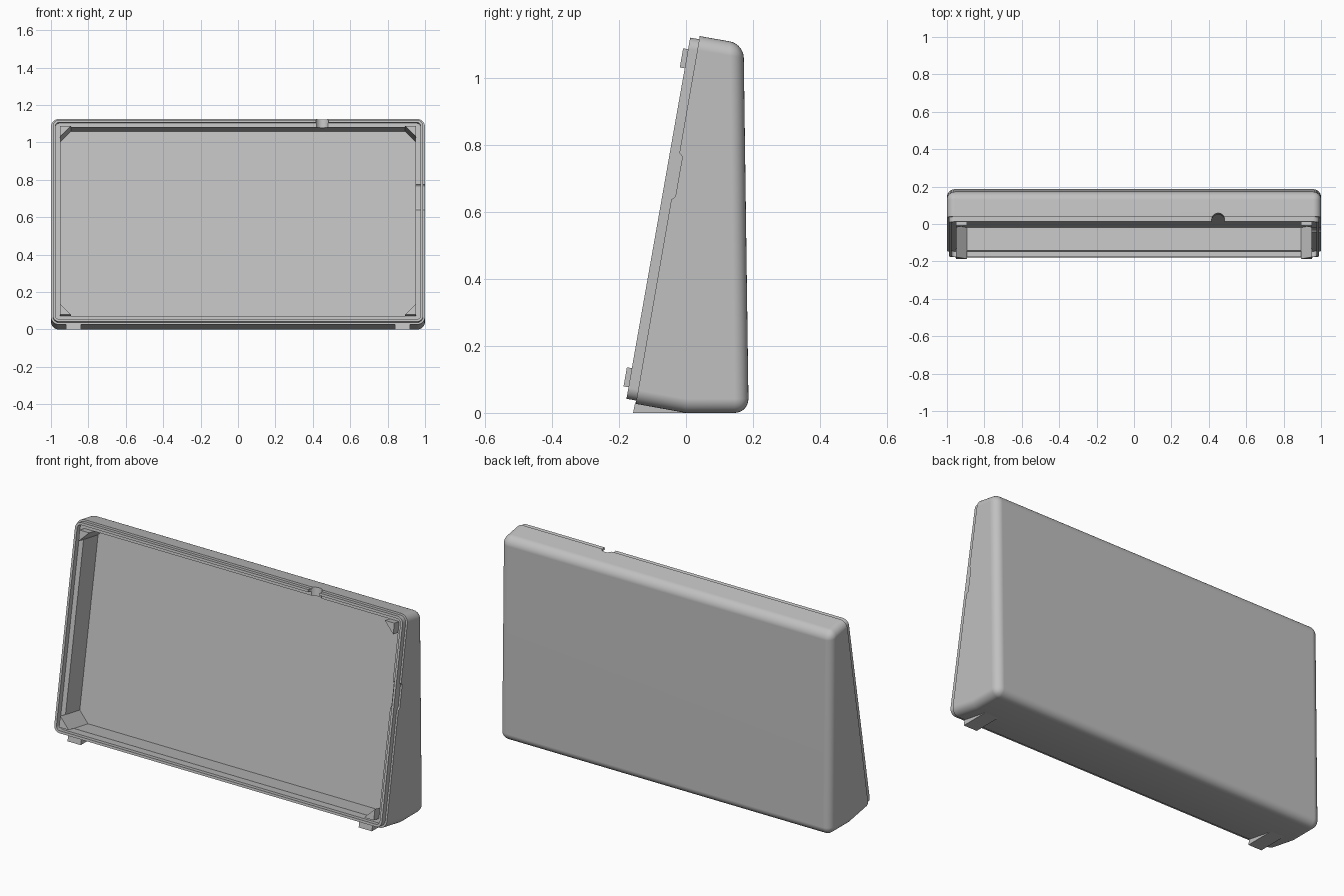
import bpy, bmesh, math
from mathutils import Matrix, Vector

cube = bpy.data.objects.get("Cube")
if cube:
    bpy.data.objects.remove(cube, do_unlink=True)

# Single plastic colour
GREY = (0.53, 0.53, 0.53, 1)
plastic = bpy.data.materials.new("grey_plastic")
plastic.use_nodes = True
plastic.diffuse_color = GREY
plastic.node_tree.nodes["Principled BSDF"].inputs["Base Color"].default_value = GREY

# Tilted front frame: local x = across, y = up the face, z = out of the face
TILT = Matrix.Translation((0, -0.15, 0.027)) @ Matrix.Rotation(math.radians(80), 4, 'X')
# Sideways frame: local x = y, local y = z, local z = x
SIDE = Matrix(((0, 0, 1, 0), (1, 0, 0, 0), (0, 1, 0, 0), (0, 0, 0, 1)))
# Tilted sideways frame: local x = up the face, y = out of the face, z = across
TILT_SIDE = TILT @ SIDE
HEIGHT = 1.115


def finish(name, bm, matrix):
    bm.transform(matrix)
    bmesh.ops.recalc_face_normals(bm, faces=bm.faces)
    mesh = bpy.data.meshes.new(name)
    bm.to_mesh(mesh)
    bm.free()
    mesh.materials.append(plastic)
    obj = bpy.data.objects.new(name, mesh)
    bpy.context.collection.objects.link(obj)
    return obj


def prism_mesh(points, low, high):
    """Extrude a 2D outline between two levels of local z."""
    bm = bmesh.new()
    face = bm.faces.new([bm.verts.new((x, y, low)) for x, y in points])
    top = bmesh.ops.extrude_face_region(bm, geom=[face])["geom"]
    verts = [v for v in top if isinstance(v, bmesh.types.BMVert)]
    bmesh.ops.translate(bm, verts=verts, vec=(0, 0, high - low))
    return bm


def prism(name, points, low, high, matrix):
    return finish(name, prism_mesh(points, low, high), matrix)


def round_rect(x0, x1, y0, y1, r, steps=8):
    points = []
    corners = ((x1 - r, y1 - r), (x0 + r, y1 - r), (x0 + r, y0 + r), (x1 - r, y0 + r))
    for i, (cx, cy) in enumerate(corners):
        for k in range(steps + 1):
            a = math.pi / 2 * (i + k / steps)
            points.append((cx + r * math.cos(a), cy + r * math.sin(a)))
    return points


def inset_rect(d, r):
    return round_rect(-1 + d, 1 - d, d, HEIGHT - d, r)


def activate(obj):
    bpy.ops.object.select_all(action='DESELECT')
    obj.select_set(True)
    bpy.context.view_layer.objects.active = obj


def cut(obj, cutters):
    activate(obj)
    for cutter in cutters:
        mod = obj.modifiers.new("cut", 'BOOLEAN')
        mod.operation = 'DIFFERENCE'
        mod.solver = 'EXACT'
        mod.object = cutter
        bpy.ops.object.modifier_apply(modifier=mod.name)


def smooth(obj):
    activate(obj)
    bpy.ops.object.shade_smooth_by_angle(angle=math.radians(30))
    obj.modifiers.new("flat_faces", 'WEIGHTED_NORMAL').keep_sharp = True


# Wedge-shaped housing, rounded everywhere but at the front rim
profile = [(-0.15, 0.027), (0, 0), (0.187, 0), (0.172, 1.102), (0.041, 1.125)]
bm = prism_mesh(profile, -1, 1)
bm.verts.ensure_lookup_table()


def on_front(v):
    return abs(v.co.x - (-0.15 + (v.co.y - 0.027) * 0.174)) < 0.01


def is_bend(v):
    return abs(v.co.x) < 0.001 and abs(v.co.y) < 0.001


edges = [e for e in bm.edges
         if not all(on_front(v) for v in e.verts) and not all(is_bend(v) for v in e.verts)]
bmesh.ops.bevel(bm, geom=edges, offset=0.042, segments=7, profile=0.5,
                affect='EDGES', clamp_overlap=True)
housing = finish("housing", bm, SIDE)

# Raised lip around the opening
lip = prism("lip", inset_rect(0.01, 0.034), -0.01, 0.03, TILT)

# Cutters: cavity, lip opening, cable hole, side port
cavity = prism("cavity_cutter", [(-0.95, 0.045), (0.95, 0.045), (0.95, 1.07), (-0.95, 1.07)],
               -0.125, 0.1, TILT)
lip_opening = prism("lip_cutter", inset_rect(0.023, 0.022), -0.1, 0.1, TILT)
circle = [(0.45 + 0.035 * math.cos(a), 0.02 + 0.035 * math.sin(a))
          for a in (math.tau * i / 24 for i in range(24))]
cable_hole = prism("cable_cutter", [(x, -n) for x, n in circle], 1.05, 1.2,
                   TILT @ Matrix.Rotation(math.radians(-90), 4, 'X'))
port_recess = prism("port_recess_cutter", round_rect(0.556, 0.81, -0.061, 0.2, 0.08),
                    0.963, 1.1, TILT_SIDE)
port_slot = prism("port_slot_cutter", round_rect(0.62, 0.76, -0.009, 0.2, 0.015),
                  0.9, 1.1, TILT_SIDE)
cut(housing, [cavity, cable_hole, port_recess, port_slot])
cut(lip, [lip_opening, cable_hole, port_recess])
for cutter in (cavity, lip_opening, cable_hole, port_recess, port_slot):
    bpy.data.objects.remove(cutter, do_unlink=True)
smooth(housing)
smooth(lip)

# Triangular corner posts inside the cavity, and two wedge feet
for side, label in ((1, "left"), (-1, "right")):
    for u, du, level in ((0.045, 1, "lower"), (1.07, -1, "upper")):
        x, size = 0.951 * side, 0.058
        prism(f"{level}_{label}_post",
              [(x, u), (x - side * size, u), (x, u + du * size)], -0.126, 0.045, TILT)
    prism(f"{label}_foot", [(-0.158, 0), (0.01, 0), (0.01, 0.005), (-0.152, 0.031)],
          min(0.84 * side, 0.92 * side), max(0.84 * side, 0.92 * side), SIDE)
